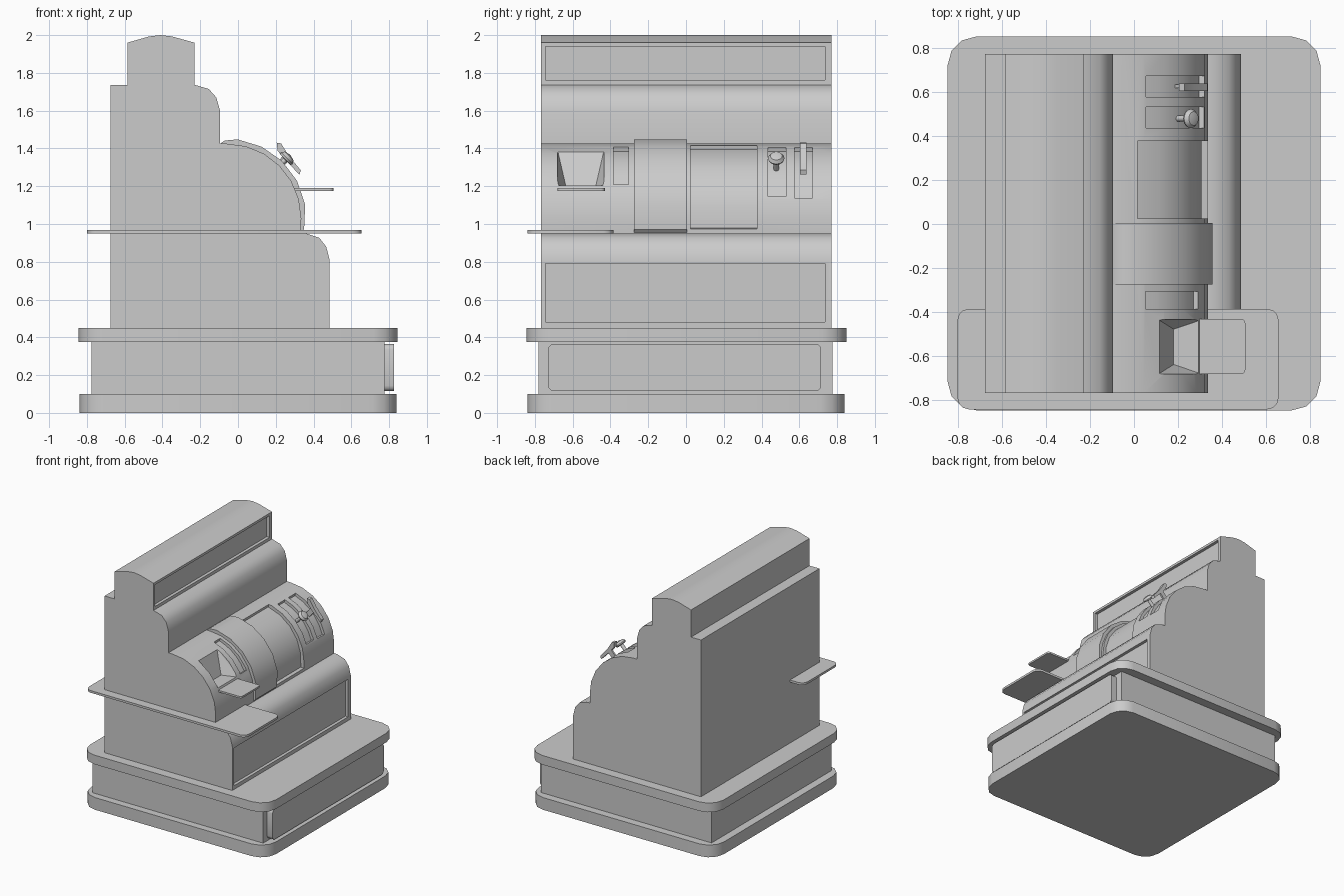
import bpy, bmesh
from math import cos, sin, radians, pi
from mathutils import Vector, Matrix

if "Cube" in bpy.data.objects:
    bpy.data.objects.remove(bpy.data.objects["Cube"])

CX, CZ = -0.06, 1.03            # centre of the curved key drum


def finish(name, bm):
    bmesh.ops.recalc_face_normals(bm, faces=bm.faces)
    me = bpy.data.meshes.new(name)
    bm.to_mesh(me)
    bm.free()
    ob = bpy.data.objects.new(name, me)
    bpy.context.collection.objects.link(ob)
    return ob


def prism(name, pts, lo, hi, axis):
    """Extrude a 2D outline along an axis."""
    put = {'x': lambda u, v, t: (t, u, v),
           'y': lambda u, v, t: (u, t, v),
           'z': lambda u, v, t: (u, v, t)}[axis]
    bm = bmesh.new()
    a = [bm.verts.new(put(u, v, lo)) for u, v in pts]
    b = [bm.verts.new(put(u, v, hi)) for u, v in pts]
    bm.faces.new(a)
    bm.faces.new(b)
    for i in range(len(pts)):
        j = (i + 1) % len(pts)
        bm.faces.new((a[i], a[j], b[j], b[i]))
    return finish(name, bm)


def rounded(u0, v0, u1, v1, r, seg=3):
    pts = []
    for u, v, a0 in ((u1 - r, v1 - r, 0), (u0 + r, v1 - r, 90),
                     (u0 + r, v0 + r, 180), (u1 - r, v0 + r, 270)):
        for i in range(seg + 1):
            a = radians(a0 + 90 * i / seg)
            pts.append((u + r * cos(a), v + r * sin(a)))
    return pts


def rect(u0, v0, u1, v1):
    return [(u0, v0), (u1, v0), (u1, v1), (u0, v1)]


def polar(r, deg):
    return (CX + r * cos(radians(deg)), CZ + r * sin(radians(deg)))


def arc(r, a0, a1, n=5):
    return [polar(r, a0 + (a1 - a0) * i / n) for i in range(n + 1)]


def cut(ob, cutter):
    m = ob.modifiers.new("cut", 'BOOLEAN')
    m.operation, m.solver, m.object = 'DIFFERENCE', 'EXACT', cutter
    bpy.context.view_layer.objects.active = ob
    bpy.ops.object.modifier_apply(modifier=m.name)
    bpy.data.objects.remove(cutter)


# base: two rounded slabs, drawer case and drawer front
prism("bottom_slab", rounded(-0.84, -0.84, 0.84, 0.84, 0.13), 0, 0.10, 'z')
prism("drawer_case", rect(-0.775, -0.78, 0.775, 0.775), 0.10, 0.375, 'z')
prism("top_slab", rounded(-0.845, -0.845, 0.845, 0.85, 0.13), 0.375, 0.45, 'z')
prism("drawer_front", rounded(-0.73, 0.115, 0.715, 0.365, 0.03), 0.77, 0.825, 'x')

# stepped body outline
outline = [(-0.675, 0.45), (0.485, 0.45), (0.485, 0.81), (0.467, 0.88),
           (0.43, 0.927), (0.36, 0.95), (0.333, 0.95)]
outline += arc(0.395, 0, 90, 6)
outline += [(-0.095, 1.425), (-0.095, 1.60), (-0.115, 1.67), (-0.155, 1.715),
            (-0.23, 1.737), (-0.23, 1.96), (-0.35, 1.993), (-0.41, 2.0),
            (-0.47, 1.993), (-0.585, 1.96), (-0.585, 1.737), (-0.675, 1.737)]
body = prism("body", outline, -0.767, 0.77, 'y')

# recessed display and lower front panels
cut(body, prism("cutter", rect(-0.745, 1.762, 0.737, 1.94), -0.255, -0.1, 'x'))
cut(body, prism("cutter", rect(-0.745, 0.48, 0.737, 0.79), 0.46, 0.6, 'x'))

# recessed curved slots and key window on the drum
for y0, y1, a0, a1 in ((-0.385, -0.305, 27, 73.5), (0.025, 0.377, -8, 79),
                       (0.435, 0.53, 17, 73), (0.575, 0.67, 16, 73)):
    ring = arc(0.37, a0, a1) + arc(0.46, a1, a0)
    cut(body, prism("cutter", ring, y0, y1, 'y'))

# funnel opening of the receipt outlet
bm = bmesh.new()
for x, h, z in ((0.11, 0.124, 1.395), (0.18, 0.08, 1.205), (0.31, 0.124, 1.205),
                (0.42, 0.124, 1.205), (0.42, 0.124, 1.395)):
    for s in (-1, 1):
        bm.verts.new((x, -0.557 + s * h, z))
bmesh.ops.convex_hull(bm, input=bm.verts)
cut(body, finish("cutter", bm))

# receipt tray and side shelf
tray = rounded(0.20, -0.68, 0.505, -0.43, 0.02)
prism("receipt_tray", tray, 1.175, 1.19, 'z')
prism("side_shelf", rounded(-0.80, -0.84, 0.655, -0.385, 0.05), 0.95, 0.968, 'z')

# raised band round the drum
band = [(0.30, 0.952), (0.335, 0.955), (0.35, 0.972)] + arc(0.422, 10, 82, 4)
band += [(-0.07, 1.442), (-0.095, 1.425), (-0.095, 1.40)] + arc(0.37, 90, 0, 6)
prism("drum_band", band, -0.275, 0.005, 'y')

# lever: flat curved handle on a radial stem
stem = [polar(0.34, 41), polar(0.45, 43), polar(0.45, 48), polar(0.34, 48)]
prism("lever_stem", stem, 0.617, 0.632, 'y')
handle = [polar(0.45, 31), polar(0.468, 33), polar(0.466, 45), polar(0.49, 54),
          polar(0.48, 56.5), polar(0.448, 53), polar(0.437, 44)]
prism("lever_handle", handle, 0.603, 0.637, 'y')

# mushroom knob on a radial stem
d = Vector((cos(radians(45)), 0, sin(radians(45))))
rot = Vector((0, 0, 1)).rotation_difference(d).to_matrix().to_4x4()
bm = bmesh.new()
prof = [(0, 0.34), (0.014, 0.34), (0.014, 0.438), (0.04, 0.44), (0.044, 0.45),
        (0.032, 0.468), (0, 0.476)]
vs = [bm.verts.new((r, 0, z)) for r, z in prof]
es = [bm.edges.new(p) for p in zip(vs, vs[1:])]
bmesh.ops.spin(bm, geom=vs + es, cent=(0, 0, 0), axis=(0, 0, 1),
               angle=2 * pi, steps=12, use_duplicate=False)
bmesh.ops.remove_doubles(bm, verts=bm.verts, dist=1e-4)
bm.transform(Matrix.Translation((CX, 0.478, CZ)) @ rot)
finish("knob", bm)

# smooth shading with sharp edges kept
bpy.ops.object.select_all(action='SELECT')
bpy.context.view_layer.objects.active = body
bpy.ops.object.shade_smooth_by_angle(angle=radians(35))
